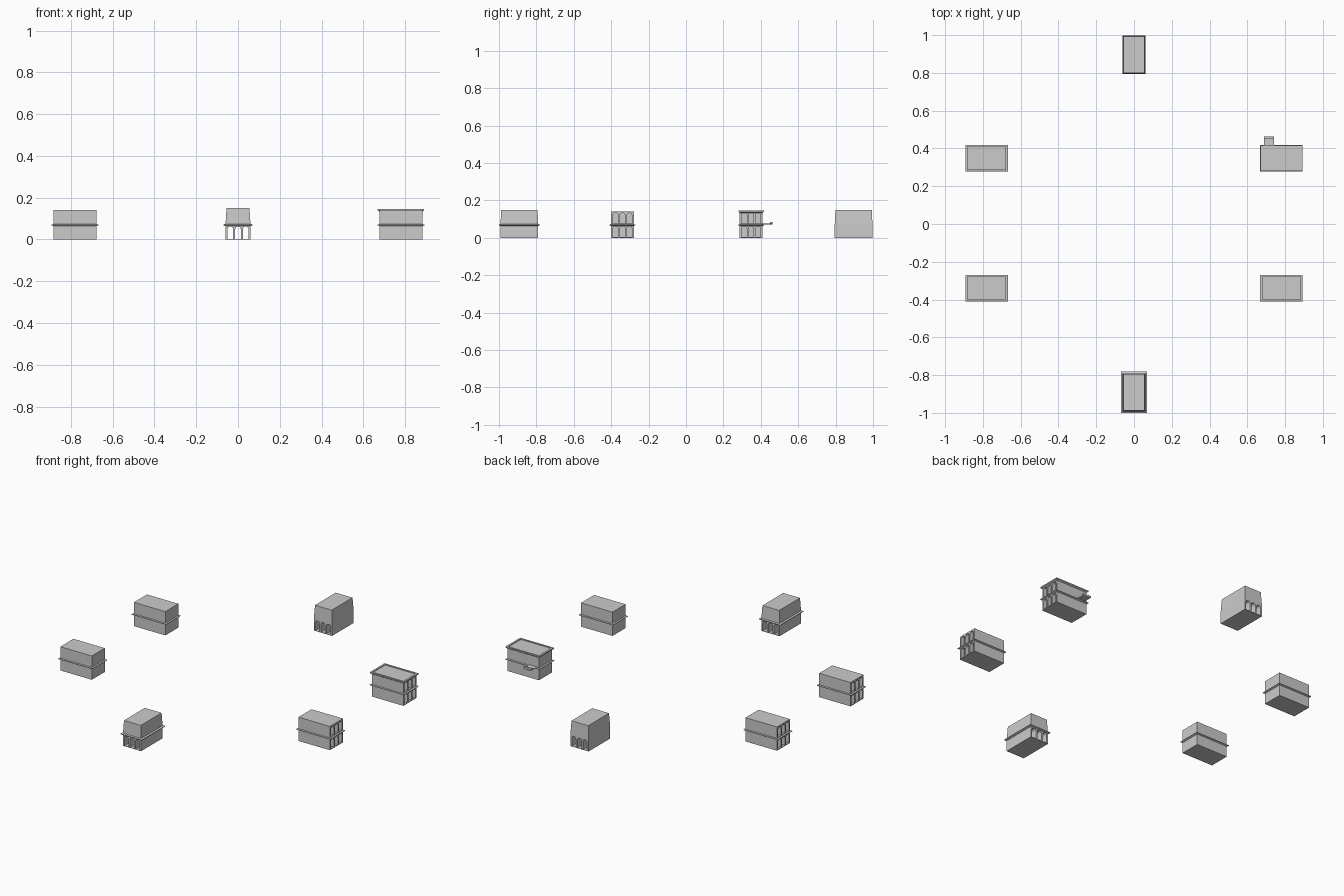
import bpy, bmesh
from math import pi, cos, sin

if "Cube" in bpy.data.objects:
    bpy.data.objects.remove(bpy.data.objects["Cube"])


def mesh_object(name, verts, faces):
    me = bpy.data.meshes.new(name)
    bm = bmesh.new()
    vs = [bm.verts.new(v) for v in verts]
    for f in faces:
        bm.faces.new([vs[i] for i in f])
    bmesh.ops.recalc_face_normals(bm, faces=bm.faces[:])
    bm.to_mesh(me)
    bm.free()
    ob = bpy.data.objects.new(name, me)
    bpy.context.collection.objects.link(ob)
    return ob


def block(name, cx, cy, rings):
    """Stack of rectangular rings (half x, half y, z) closed at both ends."""
    verts, faces = [], []
    for hx, hy, z in rings:
        verts += [(cx + sx * hx, cy + sy * hy, z)
                  for sx, sy in ((-1, -1), (1, -1), (1, 1), (-1, 1))]
    for r in range(len(rings) - 1):
        for i in range(4):
            j = (i + 1) % 4
            faces.append((4*r + i, 4*r + j, 4*r + 4 + j, 4*r + 4 + i))
    n = len(verts)
    faces += [(3, 2, 1, 0), (n - 4, n - 3, n - 2, n - 1)]
    return mesh_object(name, verts, faces)


def arch_profile(c, half, z0, z1, seg=8):
    pts = [(c - half, z0), (c + half, z0)]
    pts += [(c + half * cos(pi * k / seg), z1 - half + half * sin(pi * k / seg))
            for k in range(seg + 1)]
    return pts


def cut_arches(body, arches, axis, a, b):
    """Cut arch-shaped prisms from a to b along the given axis."""
    verts, faces = [], []
    for prof in arches:
        o, n = len(verts), len(prof)
        for d in (a, b):
            verts += [(d, u, z) if axis == 'X' else (u, d, z) for u, z in prof]
        faces += [tuple(range(o, o + n)), tuple(range(o + n, o + 2 * n))]
        faces += [(o + i, o + (i + 1) % n, o + n + (i + 1) % n, o + n + i)
                  for i in range(n)]
    cutter = mesh_object(body.name + "_arch_cutter", verts, faces)
    cutter.hide_render = True
    cutter.hide_viewport = True
    cutter.display_type = 'WIRE'
    mod = body.modifiers.new("arches", 'BOOLEAN')
    mod.operation = 'DIFFERENCE'
    mod.solver = 'EXACT'
    mod.object = cutter


# Four side pavilions with two storeys of arched niches on the outer end
for sx, side in ((-1, "left"), (1, "right")):
    for cy, end in ((-0.34, "front"), (0.348, "back")):
        name = side + "_" + end
        cx = sx * 0.78
        body = block(name + "_pavilion", cx, cy,
                     [(0.103, 0.061, 0), (0.103, 0.061, 0.141)])
        arches = [arch_profile(cy + k * 0.037, 0.014, z0, z1)
                  for k in (-1, 0, 1) for z0, z1 in ((0.004, 0.062), (0.076, 0.134))]
        cut_arches(body, arches, 'X', sx * 0.863, sx * 0.91)
        # projecting string course between the storeys
        block(name + "_string_course", cx, cy,
              [(0.104, 0.062, 0.064), (0.112, 0.069, 0.068),
               (0.112, 0.069, 0.071), (0.104, 0.062, 0.073)])

# Roof cornice with sunken roof on the back right pavilion
block("roof_cornice", 0.78, 0.348,
      [(0.103, 0.061, 0.134), (0.111, 0.068, 0.139), (0.111, 0.068, 0.146),
       (0.100, 0.058, 0.146), (0.100, 0.058, 0.142)])

# Small balcony at its back
block("balcony_deck", 0.715, 0.435, [(0.022, 0.028, 0.071), (0.026, 0.028, 0.076)])
block("balcony_rail", 0.715, 0.456, [(0.026, 0.006, 0.076), (0.026, 0.006, 0.084)])

# Front and back gatehouses with three through arches and a battered top
for cy, end in ((-0.891, "front"), (0.896, "back")):
    body = block(end + "_gatehouse", 0, cy,
                 [(0.06, 0.101, 0), (0.06, 0.101, 0.07), (0.055, 0.097, 0.15)])
    arches = [arch_profile(k * 0.037, 0.0135, 0.002, 0.062) for k in (-1, 0, 1)]
    cut_arches(body, arches, 'Y', cy - 0.15, cy + 0.15)
block("front_gatehouse_string_course", 0, -0.891,
      [(0.061, 0.102, 0.064), (0.070, 0.109, 0.068),
       (0.070, 0.109, 0.072), (0.060, 0.101, 0.075)])
